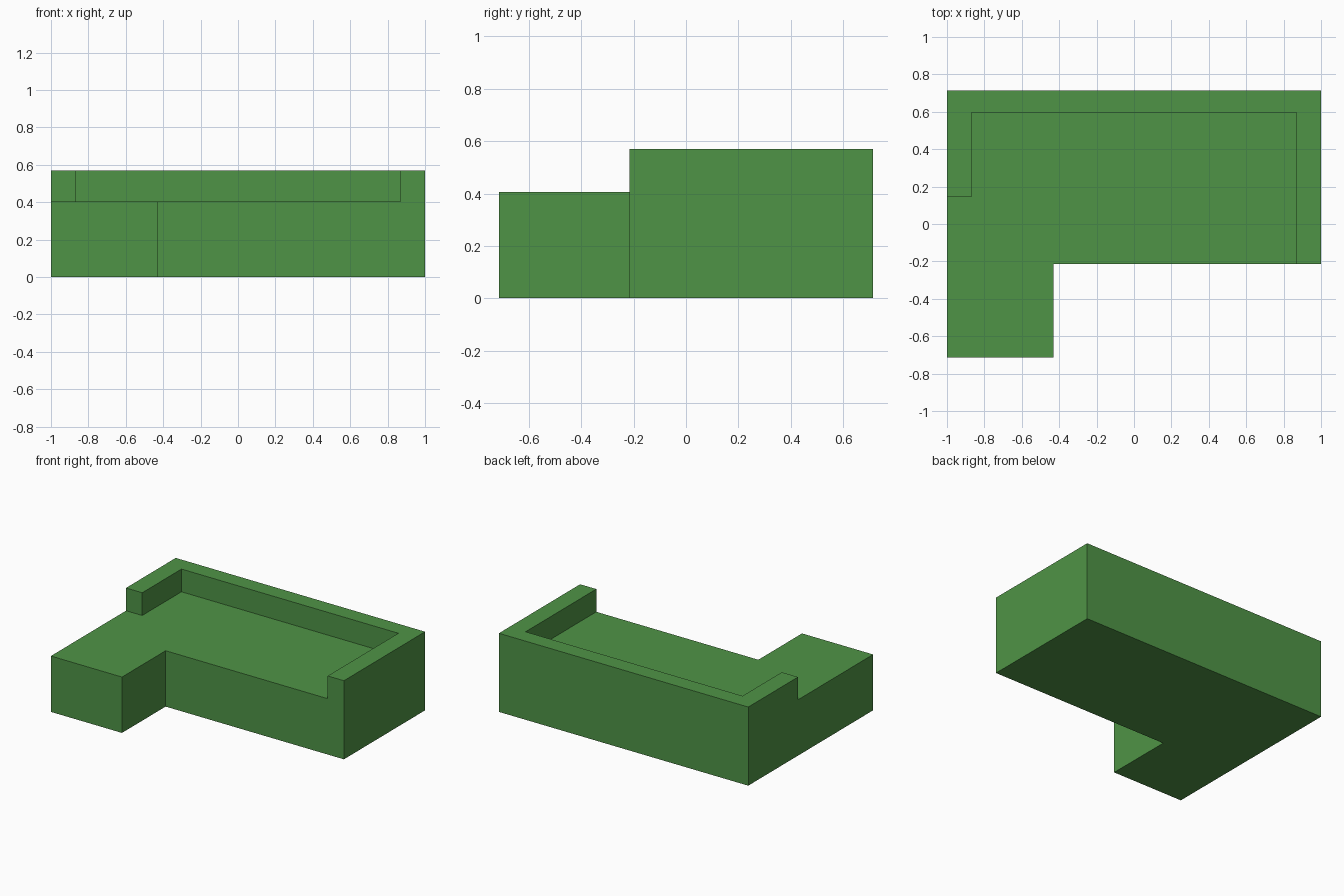
import bpy
import bmesh

cube = bpy.data.objects.get("Cube")
if cube:
    bpy.data.objects.remove(cube, do_unlink=True)

# Main dimensions
SIDE, BACK, FRONT, CHAISE_FRONT = 1.0, 0.715, -0.215, -0.715
ARM_X, BACKREST_Y, SHORT_ARM_Y, CHAISE_X = 0.87, 0.595, 0.145, -0.43
SEAT_Z, RIM_Z = 0.405, 0.57

# Edge where the seat meets the arms and backrest
seam = [(SIDE * -1, SHORT_ARM_Y), (-ARM_X, SHORT_ARM_Y), (-ARM_X, BACKREST_Y),
        (ARM_X, BACKREST_Y), (ARM_X, FRONT)]
rim = seam + [(SIDE, FRONT), (SIDE, BACK), (-SIDE, BACK)]
seat = seam + [(CHAISE_X, FRONT), (CHAISE_X, CHAISE_FRONT), (-SIDE, CHAISE_FRONT)]

bm = bmesh.new()
verts = {}


def footprint(points):
    for p in points:
        if p not in verts:
            verts[p] = bm.verts.new((p[0], p[1], 0))
    return bm.faces.new([verts[p] for p in points])


def raise_faces(faces, height):
    geom = bmesh.ops.extrude_face_region(bm, geom=faces)["geom"]
    moved = [g for g in geom if isinstance(g, bmesh.types.BMVert)]
    bmesh.ops.translate(bm, verts=moved, vec=(0, 0, height))
    return [g for g in geom if isinstance(g, bmesh.types.BMFace)]


# Solid seat block with chaise, then arms and backrest raised from it
tops = raise_faces([footprint(rim), footprint(seat)], SEAT_Z)
rim_top = max(tops, key=lambda f: max(v.co.y for v in f.verts))
raise_faces([rim_top], RIM_Z - SEAT_Z)

# Merge coplanar walls and base
bmesh.ops.dissolve_limit(bm, angle_limit=0.01, verts=bm.verts[:], edges=bm.edges[:])
bmesh.ops.recalc_face_normals(bm, faces=bm.faces[:])

mesh = bpy.data.meshes.new("corner_sofa")
bm.to_mesh(mesh)
bm.free()

# Single green upholstery colour
green = bpy.data.materials.new("green")
green.use_nodes = True
colour = (0.078, 0.296, 0.061, 1)
green.diffuse_color = colour
green.node_tree.nodes["Principled BSDF"].inputs["Base Color"].default_value = colour
mesh.materials.append(green)

sofa = bpy.data.objects.new("corner_sofa", mesh)
bpy.context.collection.objects.link(sofa)
